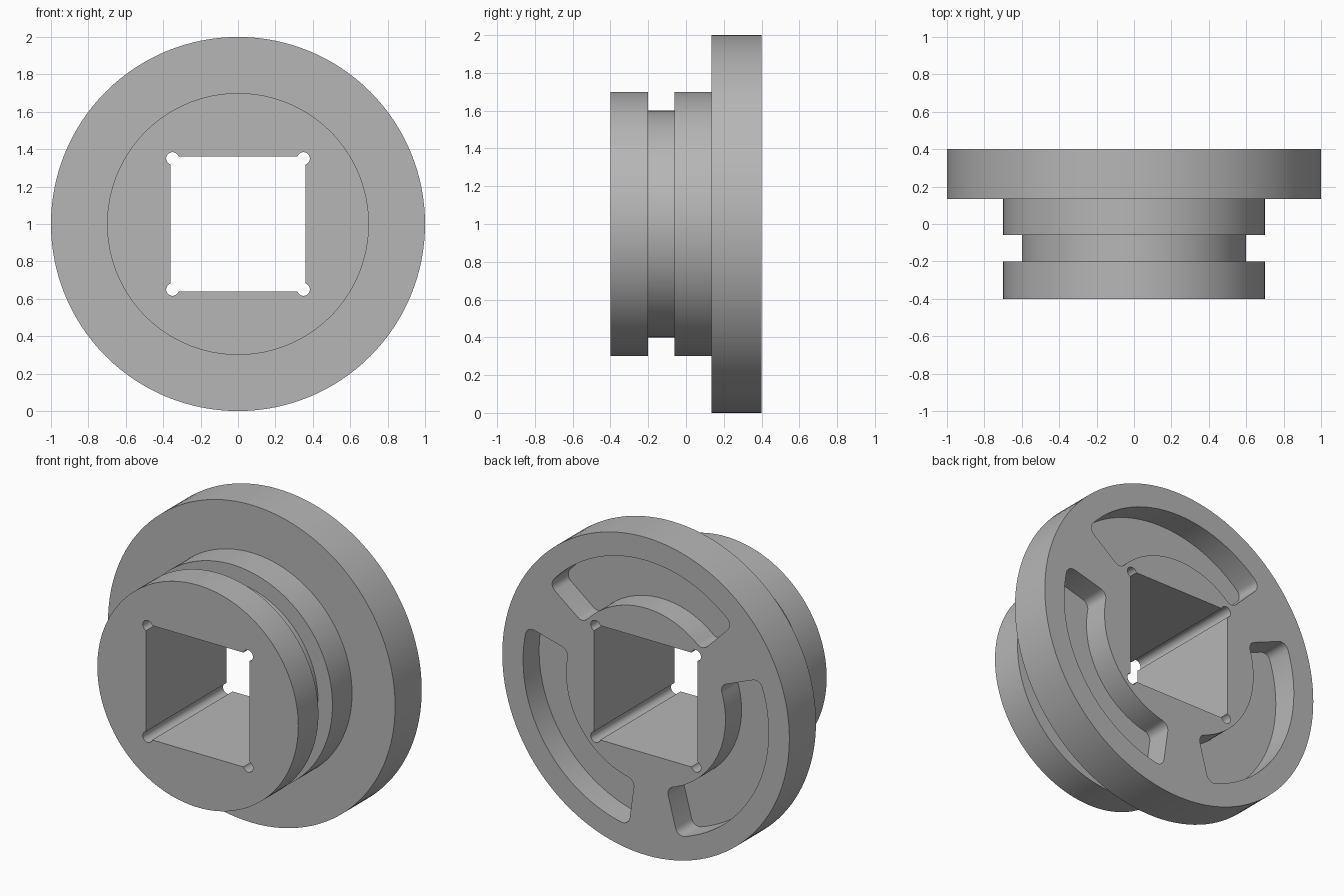
import bpy
import bmesh
from math import sin, cos, asin, acos, pi, radians

cube = bpy.data.objects.get("Cube")
if cube:
    bpy.data.objects.remove(cube, do_unlink=True)

grey = bpy.data.materials.new("plain grey")
grey.use_nodes = True
grey.diffuse_color = (0.47, 0.47, 0.47, 1)
grey.node_tree.nodes["Principled BSDF"].inputs["Base Color"].default_value = grey.diffuse_color


def loft(name, rings):
    """Join equal-length rings of points into a capped solid."""
    bm = bmesh.new()
    loops = [[bm.verts.new(p) for p in ring] for ring in rings]
    n = len(loops[0])
    for a, b in zip(loops, loops[1:]):
        for i in range(n):
            j = (i + 1) % n
            bm.faces.new((a[i], a[j], b[j], b[i]))
    bm.faces.new(loops[0])
    bm.faces.new(loops[-1])
    bmesh.ops.recalc_face_normals(bm, faces=bm.faces)
    mesh = bpy.data.meshes.new(name)
    bm.to_mesh(mesh)
    bm.free()
    mesh.materials.append(grey)
    obj = bpy.data.objects.new(name, mesh)
    bpy.context.collection.objects.link(obj)
    return obj


def prism(name, outline, y0, y1):
    return loft(name, [[(x, y, 1 + z) for x, z in outline] for y in (y0, y1)])


def arc(cx, cz, r, a0, a1, n):
    steps = [a0 + (a1 - a0) * i / n for i in range(n + 1)]
    return [(cx + r * cos(a), cz + r * sin(a)) for a in steps]


def bore_outline(half=0.36, centre=0.35, r=0.034):
    """Square with a round relief at each corner."""
    swing = acos((half - centre) / r)
    points = []
    for k in range(4):
        t = k * pi / 2
        corner = arc(centre, centre, r, -swing, pi / 2 + swing, 20)
        points += [(x * cos(t) - z * sin(t), x * sin(t) + z * cos(t)) for x, z in corner]
    return points


def pocket_outline(mid, half, r_in, r_out, f):
    """Curved slot with radial ends and filleted corners."""
    lo, hi = mid - half, mid + half
    points = []

    def fillet(r, a, start):
        points.extend(arc(r * cos(a), r * sin(a), f, start, start + pi / 2, 6))

    ro, ri = r_out - f, r_in + f
    do, di = asin(f / ro), asin(f / ri)
    fillet(ro, lo + do, lo - pi / 2)
    points.extend(arc(0, 0, r_out, lo + do, hi - do, 40)[1:-1])
    fillet(ro, hi - do, hi)
    fillet(ri, hi - di, hi + pi / 2)
    points.extend(arc(0, 0, r_in, hi - di, lo + di, 40)[1:-1])
    fillet(ri, lo + di, lo + pi)
    return points


# Turned body: grooved hub in front, wide flange behind (y, radius)
profile = [(-0.4, 0.7), (-0.2, 0.7), (-0.2, 0.6), (-0.06, 0.6),
           (-0.06, 0.7), (0.135, 0.7), (0.135, 1), (0.4, 1)]
body = loft("flanged_hub", [[(r * cos(2 * pi * i / 128), y, 1 + r * sin(2 * pi * i / 128))
                             for i in range(128)] for y, r in profile])

# Square through hole and three blind pockets in the back
cutters = [prism("bore_cutter", bore_outline(), -1, 1)]
for k in range(3):
    mid = radians(86.5 + 120 * k)
    outline = pocket_outline(mid, radians(48.5), 0.555, 0.855, 0.05)
    cutters.append(prism("pocket_cutter", outline, 0.24, 0.6))

bpy.ops.object.select_all(action="DESELECT")
body.select_set(True)
bpy.context.view_layer.objects.active = body
for cutter in cutters:
    cutter.hide_render = True
    mod = body.modifiers.new("cut", "BOOLEAN")
    mod.operation = "DIFFERENCE"
    mod.solver = "EXACT"
    mod.object = cutter
    bpy.ops.object.modifier_apply(modifier=mod.name)
    bpy.data.objects.remove(cutter, do_unlink=True)

bpy.ops.object.shade_smooth_by_angle(angle=radians(30))
